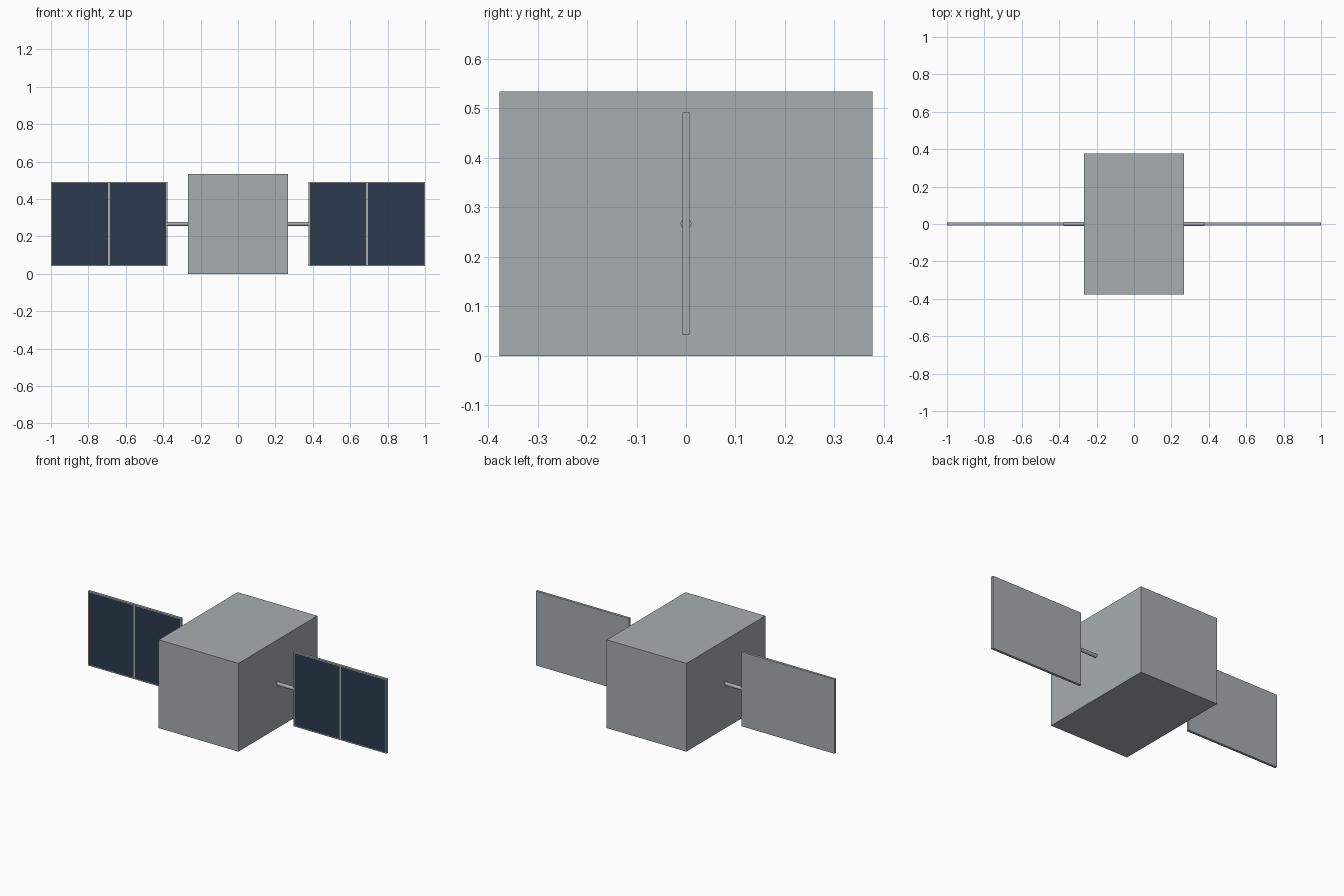
import bpy
import bmesh
from mathutils import Matrix, Vector

if "Cube" in bpy.data.objects:
    bpy.data.objects.remove(bpy.data.objects["Cube"], do_unlink=True)

MID_Z = 0.267


def material(name, rgb):
    mat = bpy.data.materials.new(name)
    mat.use_nodes = True
    color = (*rgb, 1)
    mat.diffuse_color = color
    mat.node_tree.nodes["Principled BSDF"].inputs["Base Color"].default_value = color
    return mat


silver = material("silver grey", (0.39, 0.42, 0.435))
navy = material("solar navy", (0.025, 0.044, 0.076))


def finish(name, bm, *mats):
    bmesh.ops.recalc_face_normals(bm, faces=bm.faces)
    mesh = bpy.data.meshes.new(name)
    bm.to_mesh(mesh)
    bm.free()
    for mat in mats:
        mesh.materials.append(mat)
    obj = bpy.data.objects.new(name, mesh)
    bpy.context.collection.objects.link(obj)
    return obj


def box(size, center):
    bm = bmesh.new()
    bmesh.ops.create_cube(bm, size=1, matrix=Matrix.Translation(center) @ Matrix.Diagonal((*size, 1)))
    return bm


# Main body
finish("body", box((0.534, 0.754, 0.534), (0, 0, MID_Z)), silver)

INNER, OUTER, HALF_H = 0.378, 1.0, 0.225
MARGIN, HALF_GAP = 0.006, 0.005
center_x = (INNER + OUTER) / 2

for side, label in ((1, "left"), (-1, "right")):
    # Solar panel with two cells cut into its front face
    bm = box((OUTER - INNER, 0.015, 2 * HALF_H), (side * center_x, 0, MID_Z))
    cuts = [((side * x, 0, 0), (1, 0, 0)) for x in
            (INNER + MARGIN, center_x - HALF_GAP, center_x + HALF_GAP, OUTER - MARGIN)]
    cuts += [((0, 0, MID_Z + s * (HALF_H - MARGIN)), (0, 0, 1)) for s in (-1, 1)]
    front = [f for f in bm.faces if f.calc_center_median().y < -0.005]
    for point, normal in cuts:
        front = [f for f in bm.faces if f.calc_center_median().y < -0.005]
        edges = {e for f in front for e in f.edges}
        bmesh.ops.bisect_plane(bm, geom=front + list(edges),
                               plane_co=Vector(point), plane_no=Vector(normal))
    for f in bm.faces:
        c = f.calc_center_median()
        offset = abs(abs(c.x) - center_x)
        in_cell = HALF_GAP < offset < center_x - INNER - MARGIN
        if c.y < -0.005 and in_cell and abs(c.z - MID_Z) < HALF_H - MARGIN:
            f.material_index = 1
    finish(label + "_solar_panel", bm, silver, navy)

    # Strut joining the panel to the body
    bm = bmesh.new()
    place = Matrix.Translation((side * 0.32, 0, MID_Z)) @ Matrix.Rotation(1.570796, 4, "Y")
    bmesh.ops.create_cone(bm, cap_ends=True, segments=16, radius1=0.011, radius2=0.011,
                          depth=0.116, matrix=place)
    strut = finish(label + "_strut", bm, silver)
    bpy.ops.object.select_all(action="DESELECT")
    strut.select_set(True)
    bpy.context.view_layer.objects.active = strut
    bpy.ops.object.shade_smooth_by_angle()
